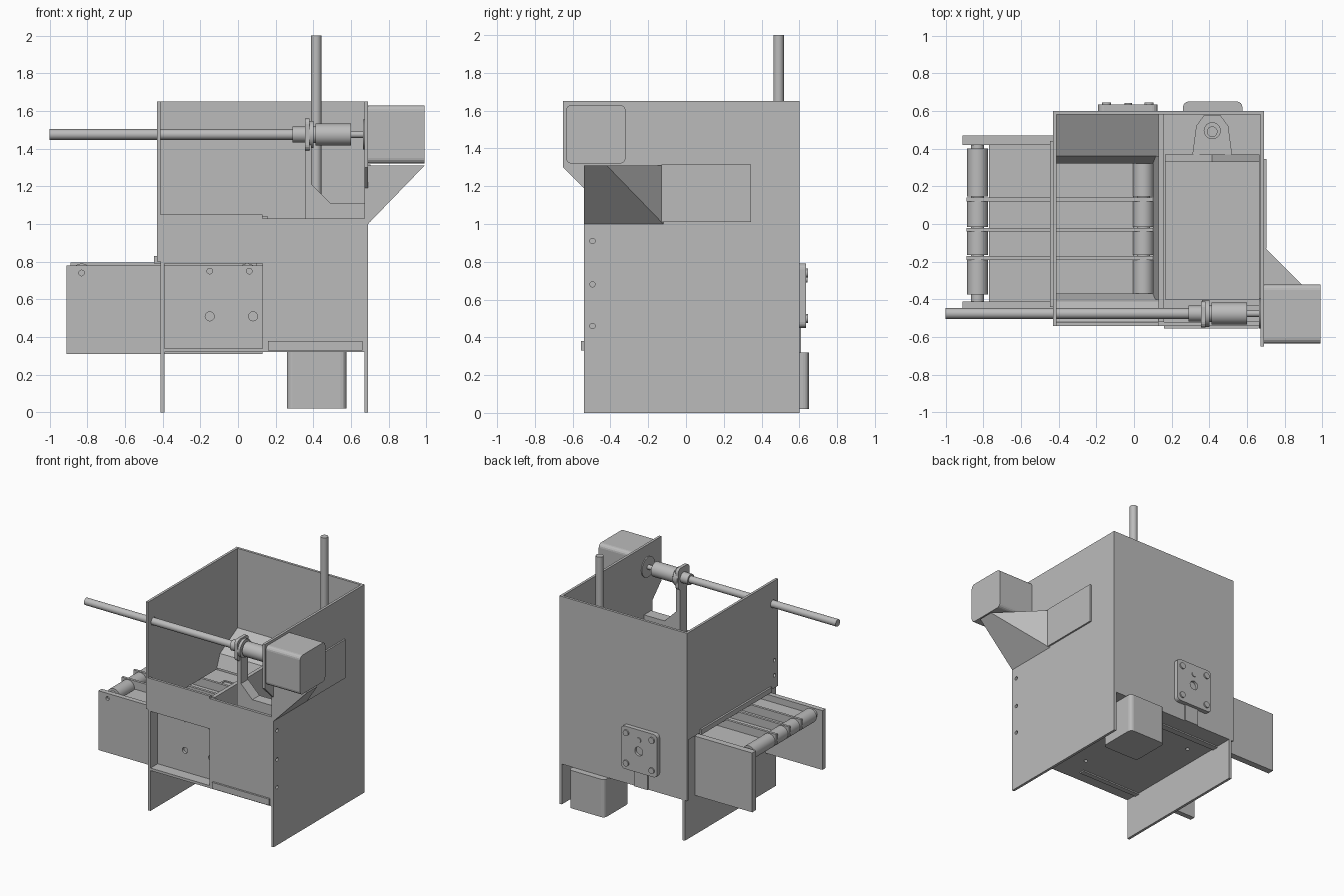
import bpy, bmesh
from math import cos, sin, pi
from mathutils import Vector

cube = bpy.data.objects.get("Cube")
if cube:
    bpy.data.objects.remove(cube, do_unlink=True)

grey = bpy.data.materials.new("plain grey")
grey.use_nodes = True
COLOUR = (0.5, 0.5, 0.5, 1)
grey.diffuse_color = COLOUR
grey.node_tree.nodes["Principled BSDF"].inputs["Base Color"].default_value = COLOUR


def finish(name, bm):
    bmesh.ops.recalc_face_normals(bm, faces=bm.faces)
    mesh = bpy.data.meshes.new(name)
    bm.to_mesh(mesh)
    bm.free()
    mesh.materials.append(grey)
    ob = bpy.data.objects.new(name, mesh)
    bpy.context.collection.objects.link(ob)
    return ob


def prism(name, pts, axis, a, b):
    """Extrude a 2D outline along an axis; the outline uses the other two axes in order."""
    def place(p, d):
        v = list(p)
        v.insert("xyz".index(axis), d)
        return v
    bm = bmesh.new()
    face = bm.faces.new([bm.verts.new(place(p, a)) for p in pts])
    ext = bmesh.ops.extrude_face_region(bm, geom=[face])["geom"]
    shift = Vector(place((0, 0), b - a))
    bmesh.ops.translate(bm, vec=shift, verts=[g for g in ext if isinstance(g, bmesh.types.BMVert)])
    return finish(name, bm)


def box(name, x, y, z):
    return prism(name, [(x[0], y[0]), (x[1], y[0]), (x[1], y[1]), (x[0], y[1])], "z", *z)


def rod(name, axis, centre, r, a, b, n=32):
    pts = [(centre[0] + r * cos(2 * pi * i / n), centre[1] + r * sin(2 * pi * i / n)) for i in range(n)]
    ob = prism(name, pts, axis, a, b)
    bpy.ops.object.select_all(action="DESELECT")
    ob.select_set(True)
    bpy.context.view_layer.objects.active = ob
    bpy.ops.object.shade_smooth_by_angle()
    return ob


def rounded(name, axis, u, v, r, a, b):
    """Box with rounded edges along one axis."""
    pts = []
    for k, (cu, cv) in enumerate([(u[1] - r, v[1] - r), (u[0] + r, v[1] - r),
                                  (u[0] + r, v[0] + r), (u[1] - r, v[0] + r)]):
        for i in range(5):
            t = pi / 2 * (k + i / 4)
            pts.append((cu + r * cos(t), cv + r * sin(t)))
    return prism(name, pts, axis, a, b)


def cut(ob, cutter):
    cutter.hide_render = True
    cutter.hide_viewport = True
    cutter.display_type = "WIRE"
    mod = ob.modifiers.new("hole", "BOOLEAN")
    mod.operation = "DIFFERENCE"
    mod.object = cutter
    mod.solver = "EXACT"


# Housing walls
right_wall = prism("right_wall", [(-.54, 0), (.6, 0), (.6, 1.65), (-.65, 1.65), (-.65, 1.3), (-.54, 1.19)],
                   "x", .67, .69)
for z in (.46, .68, .91):
    cut(right_wall, rod("right_wall_hole_cutter", "x", (-.495, z), .014, .6, .75, 16))
left_wall = box("left_wall_upper", (-.43, -.41), (-.54, .6), (.8, 1.65))
for z in (.9, 1.02):
    cut(left_wall, rod("left_wall_hole_cutter", "x", (-.495, z), .014, -.5, -.3, 16))
cut(left_wall, rod("rod_hole_cutter", "x", (-.475, 1.475), .03, -.5, -.3))
box("left_wall_lower", (-.41, -.39), (-.54, .6), (0, .34))
box("left_wall_back_post", (-.41, -.39), (.47, .6), (.34, .82))
box("left_wall_front_post", (-.41, -.39), (-.54, -.45), (.34, .82))
box("left_wall_lip", (-.445, -.41), (-.44, .44), (.79, .83))
box("back_wall", (-.43, .67), (.58, .6), (.32, 1.65))
floor = box("floor", (-.41, .67), (-.54, .58), (.32, .34))
for x in (-.25, .1, .2, .6):
    cut(floor, rod("floor_hole_cutter", "z", (x, -.3 if x > .15 else .3), .014, .2, .4, 16))
box("front_plate_right", (.13, .67), (-.54, -.52), (.34, 1.03))
box("front_plate_upper", (-.41, .13), (-.54, -.52), (.79, 1.05))
box("front_lower_bar", (.16, .66), (-.555, -.54), (.33, .38))
box("divider_wall", (.13, .16), (-.52, .58), (.34, 1.04))

# Hopper above the conveyor: sloping back and front, narrow right side
prism("hopper_back", [(.58, 1.02), (.36, .9), (.32, .8), (.34, .8), (.38, .87), (.58, .98)], "x", -.41, .13)
prism("hopper_front", [(-.52, 1.04), (-.41, .92), (-.37, .8), (-.39, .8), (-.43, .88), (-.52, 1.0)], "x", -.41, .13)
prism("hopper_right", [(.13, 1.0), (.1, .8), (.13, .8)], "y", -.4, .36)

# Conveyor frame
front_panel = box("conveyor_front_panel", (-.91, .13), (-.45, -.41), (.31, .78))
for x, z in ((-.15, .51), (.08, .51), (-.15, .75), (.06, .75), (-.83, .74)):
    cut(front_panel, rod("panel_hole_cutter", "y", (x, z), .024 if z < .6 else .015, -.6, -.43, 16))
box("conveyor_back_panel", (-.91, .13), (.42, .47), (.31, .78))
box("conveyor_bed", (-.77, .0), (-.41, .42), (.68, .73))
hatch = box("bed_hatch", (-.33, -.06), (.16, .3), (.73, .735))
cut(hatch, box("hatch_cutter", (-.315, -.075), (.175, .285), (.7, .8)))

# Rollers and dividing strips
bounds = (-.39, -.18, -.03, .13, .41)
for x in (-.83, .05):
    rod("roller_shaft", "y", (x, .735), .035, -.41, .42)
    for lo, hi in zip(bounds, bounds[1:]):
        rod("roller", "y", (x, .735), .055, lo + .015, hi - .01)
for y in bounds[1:-1]:
    box("belt_strip", (-.89, .1), (y - .01, y + .01), (.715, .795))

# Lift chamber: platform, sloping back, screw and nut bracket
box("lift_platform", (.165, .665), (-.4, .33), (.72, .75))
prism("platform_back", [(.165, .75), (.665, .75), (.665, .78), (.415, .9), (.165, .78)], "y", .33, .37)
prism("nut_bracket", [(.31, .37), (.52, .37), (.5, .52), (.46, .575), (.37, .575), (.33, .52)], "z", .82, .86)
rod("nut_collar", "z", (.415, .495), .045, .8, .9)
for dx, dy in ((.06, 0), (-.06, 0), (0, .06), (0, -.06)):
    rod("nut_screw", "z", (.415 + dx, .495 + dy), .012, .86, .866, 12)
rod("lift_screw", "z", (.415, .49), .028, .32, 2.0)
rounded("lift_motor", "z", (.26, .575), (.34, .65), .03, .02, .32)

# Horizontal drive: rod, flange, coupler and motor
for name, r, a, b in (("drive_rod", .028, -1, .3), ("drive_collar", .042, .29, .36),
                      ("drive_flange", .072, .36, .4), ("drive_coupler", .058, .41, .6),
                      ("drive_hub", .045, .39, .42), ("drive_shaft", .018, .59, .69)):
    rod(name, "x", (-.475, 1.475), r, a, b)
rounded("flange_plate", "x", (-.55, -.41), (1.39, 1.56), .03, .355, .38)
rod("motor_boss", "x", (-.475, 1.475), .08, .662, .67)
rounded("drive_motor", "x", (-.635, -.32), (1.32, 1.63), .03, .69, .99)
prism("drive_bracket", [(.355, 1.03), (.67, 1.03), (.67, 1.11), (.49, 1.11), (.39, 1.21), (.39, 1.45), (.355, 1.45)],
      "y", -.52, -.43)

# Sloping motor support with a long strip along the wall
bm = bmesh.new()
low = [bm.verts.new((.69, y, 1.0)) for y in (-.54, -.12)]
top = [bm.verts.new(p) for p in ((.69, -.54, 1.31), (.99, -.54, 1.31), (.99, -.42, 1.31), (.69, -.12, 1.31))]
for f in (top, [low[0], low[1], top[2], top[1]], [low[0], top[1], top[0]],
          [low[1], top[3], top[2]], [low[0], top[0], top[3], low[1]]):
    bm.faces.new(f)
finish("motor_support", bm)
box("motor_support_strip", (.69, .703), (-.13, .345), (1.01, 1.315))

# Conveyor motor plate on the back
plate = rounded("back_motor_plate", "y", (-.19, .125), (.45, .79), .03, .6, .635)
cut(plate, rod("plate_hole_cutter", "y", (-.03, .62), .035, .615, .7))
for x in (-.145, .08):
    for z in (.5, .74):
        rod("plate_screw", "y", (x, z), .024, .63, .645, 16)
rod("plate_ring", "y", (-.03, .71), .02, .63, .642, 16)
box("plate_tab", (-.09, .03), (.56, .61), (.32, .46))
